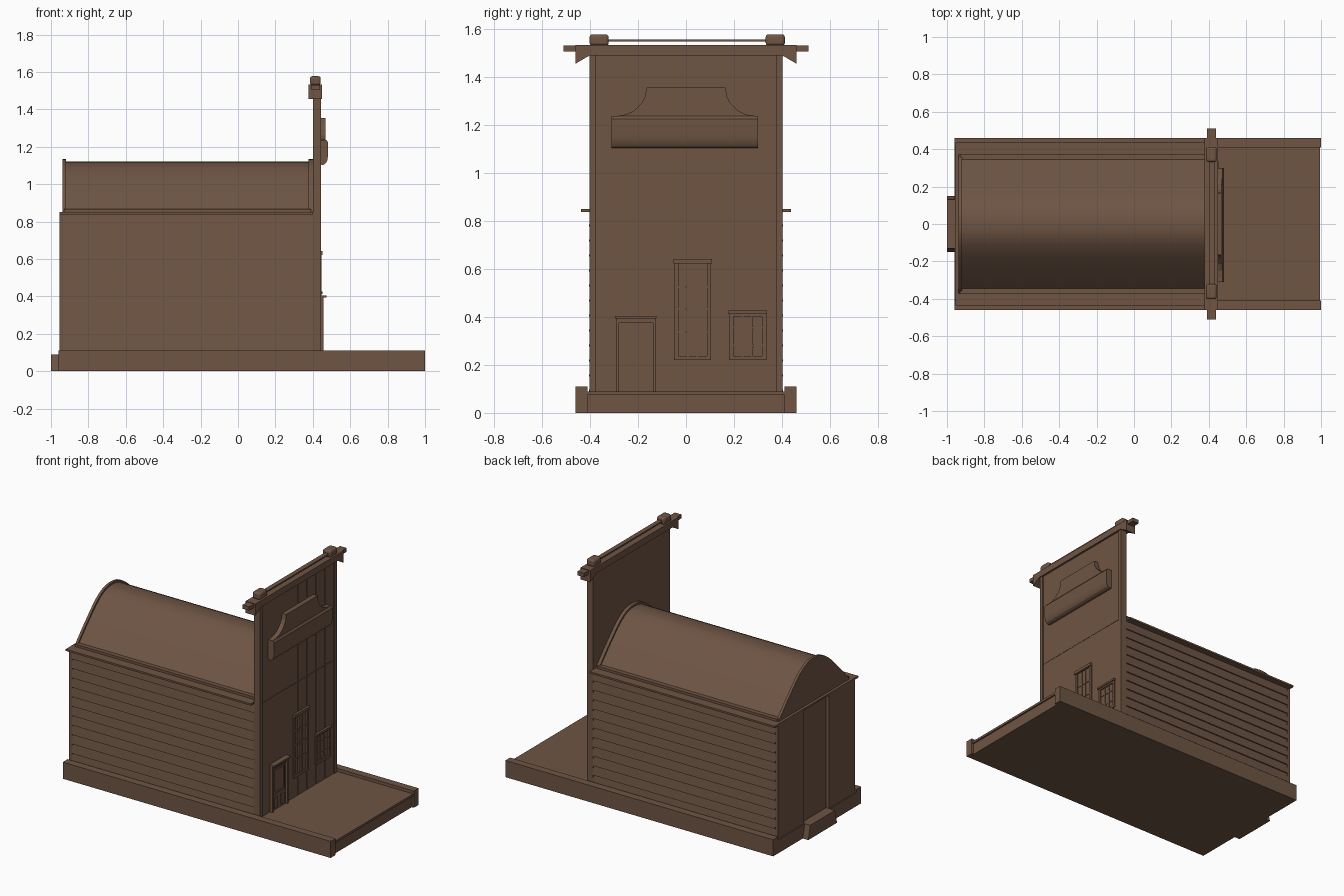
import bpy, bmesh
from mathutils import Vector

cube = bpy.data.objects.get("Cube")
if cube:
    bpy.data.objects.remove(cube, do_unlink=True)

wood = bpy.data.materials.new("brown_wood")
wood.use_nodes = True
COLOR = (0.156, 0.09, 0.057, 1)
wood.diffuse_color = COLOR
wood.node_tree.nodes["Principled BSDF"].inputs["Base Color"].default_value = COLOR


def finish(name, bm, smooth=False, bevel=0.0):
    bmesh.ops.recalc_face_normals(bm, faces=bm.faces)
    mesh = bpy.data.meshes.new(name)
    bm.to_mesh(mesh)
    bm.free()
    obj = bpy.data.objects.new(name, mesh)
    bpy.context.collection.objects.link(obj)
    mesh.materials.append(wood)
    if bevel:
        mod = obj.modifiers.new("Rounded", "BEVEL")
        mod.width, mod.segments = bevel, 3
    if smooth:
        bpy.ops.object.select_all(action='DESELECT')
        bpy.context.view_layer.objects.active = obj
        obj.select_set(True)
        bpy.ops.object.shade_smooth_by_angle()
    return obj


def boxes(name, spans, **options):
    """One object from boxes given as x, y and z ranges."""
    bm = bmesh.new()
    for xs, ys, zs in spans:
        corners = bmesh.ops.create_cube(bm, size=1)["verts"]
        for v in corners:
            v.co = [lo + (c + 0.5) * (hi - lo) for c, (lo, hi) in zip(v.co, (xs, ys, zs))]
    return finish(name, bm, **options)


def prism(name, outline, lo, hi, axis="x", **options):
    """Extrude an outline along x (points y, z) or y (points x, z)."""
    bm = bmesh.new()
    place = (lambda a, b: (lo, a, b)) if axis == "x" else (lambda a, b: (a, lo, b))
    face = bm.faces.new([bm.verts.new(place(a, b)) for a, b in outline])
    shift = Vector((hi - lo, 0, 0) if axis == "x" else (0, hi - lo, 0))
    ext = bmesh.ops.extrude_face_region(bm, geom=[face])
    bmesh.ops.translate(bm, vec=shift, verts=[g for g in ext["geom"] if isinstance(g, bmesh.types.BMVert)])
    return finish(name, bm, **options)


def mirrored(half):
    """Close a half outline about the centre line."""
    return half + [(-a, b) for a, b in reversed(half) if a > 0]


def ring(x, y, z, w):
    """Four bars around a rectangular opening."""
    (y0, y1), (z0, z1) = y, z
    return [(x, (y0, y0 + w), z), (x, (y1 - w, y1), z),
            (x, (y0 + w, y1 - w), (z0, z0 + w)), (x, (y0 + w, y1 - w), (z1 - w, z1))]


# Base, raised kerbs and rear step
boxes("base_slab", [((-0.96, 0.985), (-0.41, 0.41), (0, 0.075))])
boxes("porch_floor", [((-0.96, 0.995), (-0.41, 0.41), (0.075, 0.09))])
for side, name in ((-1, "right_kerb"), (1, "left_kerb")):
    boxes(name, [((-0.96, 1), tuple(sorted((side * 0.41, side * 0.46))), (0, 0.11))])
prism("rear_step", [(-0.15, 0), (0.15, 0), (0.13, 0.09), (-0.13, 0.09)], -1, -0.94)

# Hall body with lapped boards on both long sides
boards, bottom, top = 12, 0.09, 0.84
pitch = (top - bottom) / boards
siding = []
for i in range(boards):
    z = bottom + i * pitch
    siding += [(0.404, z), (0.396, z + pitch)]
prism("lapped_hall_walls", siding + [(-a, b) for a, b in reversed(siding)], -0.935, 0.40)
boxes("rear_wall_panels", [((-0.955, -0.935), ys, (0.09, 0.84))
                           for ys in ((0.13, 0.40), (-0.40, -0.13))])
boxes("eaves", [((-0.955, 0.40), (-0.437, 0.437), (0.838, 0.85))])
boxes("roof_foot_trim", [((-0.93, 0.39), ys, (0.85, 0.866))
                         for ys in ((0.34, 0.375), (-0.375, -0.34))])

# Barrel roof with raised end rims
arch = [(0.36, 0.85), (0.28, 0.937), (0.21, 1.007), (0.17, 1.045), (0.14, 1.07),
        (0.105, 1.093), (0.07, 1.11), (0.035, 1.118), (0, 1.12)]
prism("barrel_roof", mirrored(arch), -0.93, 0.39, smooth=True)
rim = [(a * 1.035, 0.85 + (b - 0.85) * 1.05) for a, b in arch]
prism("rear_roof_rim", mirrored(rim), -0.937, -0.92, smooth=True)
prism("front_roof_rim", mirrored(rim), 0.378, 0.40, smooth=True)

# Tall false front with battened planks and corner boards
boxes("false_front", [((0.40, 0.435), (-0.40, 0.40), (0.09, 1.50))])
planks = 8
width = 0.75 / planks
cladding = []
for i in range(planks):
    y = -0.375 + i * width
    for zs, depth in (((0.09, 0.84), 0.438), ((0.846, 1.49), 0.437)):
        cladding.append(((0.43, depth), (y + 0.003, y + width - 0.003), zs))
boxes("front_planks", cladding)
boxes("corner_boards", [((0.40, 0.443), ys, (0.09, 1.49))
                        for ys in ((-0.402, -0.375), (0.375, 0.402))])

# Cornice with angled ends, projecting stubs, corner blocks and rail
prism("cornice", mirrored([(0.40, 1.49), (0.46, 1.455), (0.46, 1.533)]), 0.378, 0.45)
boxes("cornice_stubs", [((0.39, 0.438), ys, (1.505, 1.53))
                        for ys in ((0.45, 0.51), (-0.51, -0.45))])
boxes("cornice_blocks", [((0.385, 0.442), ys, (1.53, 1.577))
                         for ys in ((0.332, 0.412), (-0.402, -0.322))],
      smooth=True, bevel=0.012)
boxes("cornice_rail", [((0.40, 0.43), (-0.33, 0.34), (1.548, 1.556))])

# Blank sign board: round-bottomed beam below a scooped crest
prism("sign_beam", [(0.435, 1.105), (0.455, 1.103), (0.468, 1.11), (0.477, 1.125),
                    (0.481, 1.15), (0.481, 1.225), (0.472, 1.237), (0.435, 1.237)],
      -0.31, 0.30, axis="y", smooth=True)
crest = [(0.30, 1.225), (0.29, 1.237), (0.25, 1.243), (0.215, 1.26), (0.185, 1.29),
         (0.17, 1.32), (0.165, 1.355)]
prism("sign_crest", mirrored(crest), 0.435, 0.468)

# Windows: surround, header, sash bars
def window(name, y, z, header, upright_bars, cross_bars):
    (y0, y1), (z0, z1) = y, z
    boxes(name + "_frame", ring((0.43, 0.446), y, z, 0.018))
    boxes(name + "_header", [((0.43, 0.453), (y0 - 0.003, y1 + 0.003), header)])
    inner_y, inner_z = (y0 + 0.018, y1 - 0.018), (z0 + 0.018, z1 - 0.018)
    bars = [((0.43, 0.442), (b - 0.004, b + 0.004), inner_z) for b in upright_bars]
    bars += [((0.43, 0.4415), inner_y, (b - 0.004, b + 0.004)) for b in cross_bars]
    boxes(name + "_sash_bars", bars)


window("tall_window", (-0.05, 0.105), (0.22, 0.64), (0.622, 0.642),
       (0.008, 0.046), (0.338, 0.432, 0.525))
window("small_window", (0.18, 0.335), (0.22, 0.42), (0.413, 0.426),
       (0.235, 0.275), (0.28, 0.355))

# Entrance door with surround, hood and panels
boxes("door_jambs", [((0.43, 0.457), ys, (0.09, 0.38))
                     for ys in ((-0.292, -0.28), (-0.137, -0.125))])
boxes("door_hood", [((0.43, 0.457), (-0.292, -0.125), (0.375, 0.393)),
                    ((0.43, 0.472), (-0.295, -0.122), (0.393, 0.404))])
boxes("door_leaf", [((0.43, 0.444), (-0.28, -0.137), (0.09, 0.375))])
boxes("door_panels", [((0.44, 0.449), ys, (0.105, 0.172))
                      for ys in ((-0.262, -0.225), (-0.19, -0.153))]
      + ring((0.44, 0.449), (-0.268, -0.149), (0.195, 0.362), 0.012))
